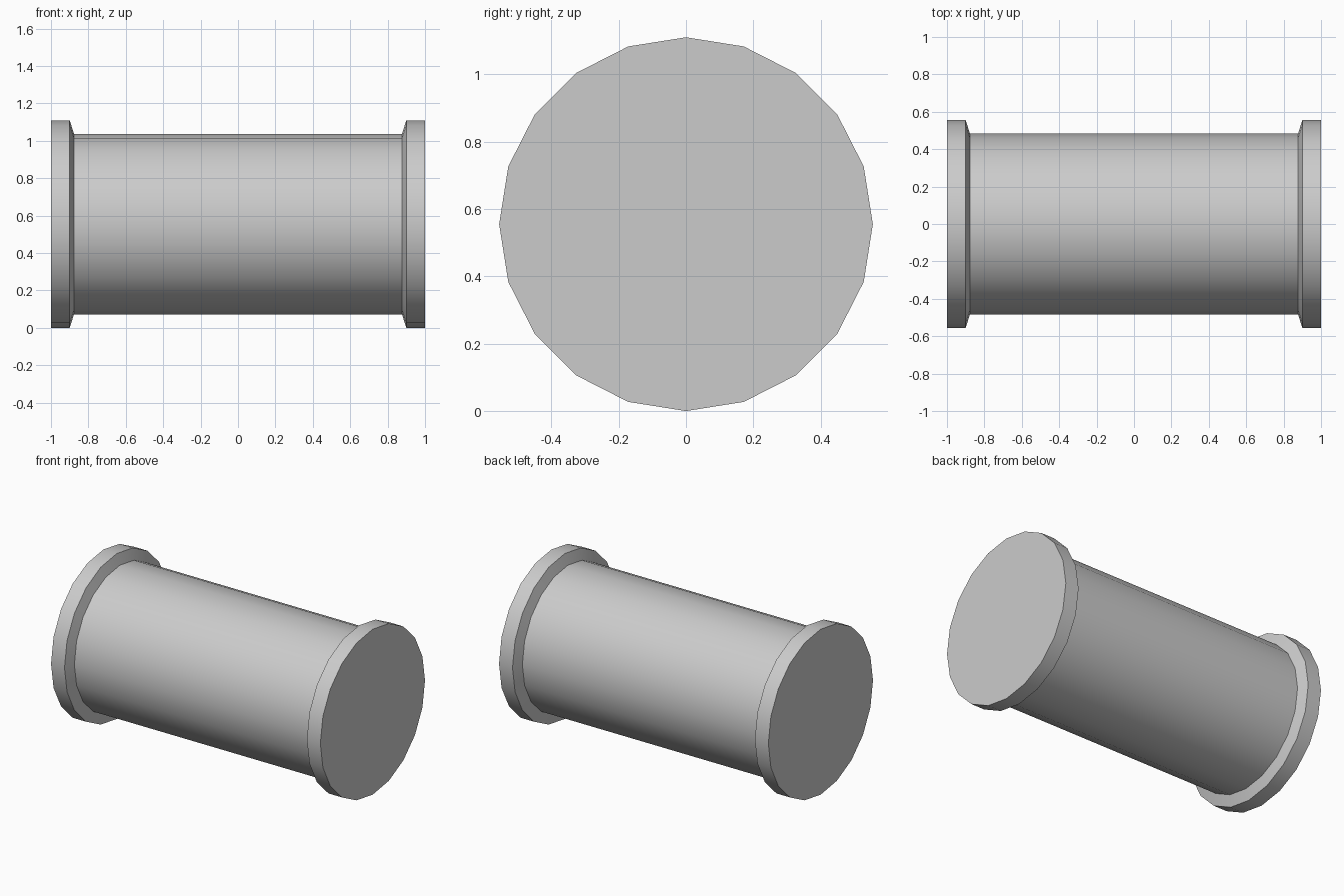
import bpy, bmesh, math

if "Cube" in bpy.data.objects:
    bpy.data.objects.remove(bpy.data.objects["Cube"])

SIDES = 20
R_RIM, R_BODY = 0.555, 0.483


def lathe(name, profile, capped):
    """Spin (x, radius) points around the horizontal x axis."""
    bm = bmesh.new()
    rings = []
    for x, r in profile:
        rings.append([bm.verts.new((x,
                                    r * math.cos(2 * math.pi * i / SIDES),
                                    R_RIM + r * math.sin(2 * math.pi * i / SIDES)))
                      for i in range(SIDES)])
    for a, b in zip(rings, rings[1:]):
        for i in range(SIDES):
            j = (i + 1) % SIDES
            bm.faces.new((a[i], a[j], b[j], b[i]))
    if capped:
        bm.faces.new(rings[0])
        bm.faces.new(rings[-1])
    bmesh.ops.recalc_face_normals(bm, faces=bm.faces)
    mesh = bpy.data.meshes.new(name)
    bm.to_mesh(mesh)
    bm.free()
    obj = bpy.data.objects.new(name, mesh)
    bpy.context.collection.objects.link(obj)
    bpy.ops.object.select_all(action='DESELECT')
    obj.select_set(True)
    bpy.context.view_layer.objects.active = obj
    bpy.ops.object.shade_smooth_by_angle(angle=math.radians(30))
    return obj


# One continuous barrel: flat end, rim, bevel, body, bevel, rim, flat end
half = [(1.0, R_RIM), (0.9, R_RIM), (0.877, R_BODY)]
profile = [(-x, r) for x, r in half] + half[::-1]
lathe("flanged_barrel", profile, True)
